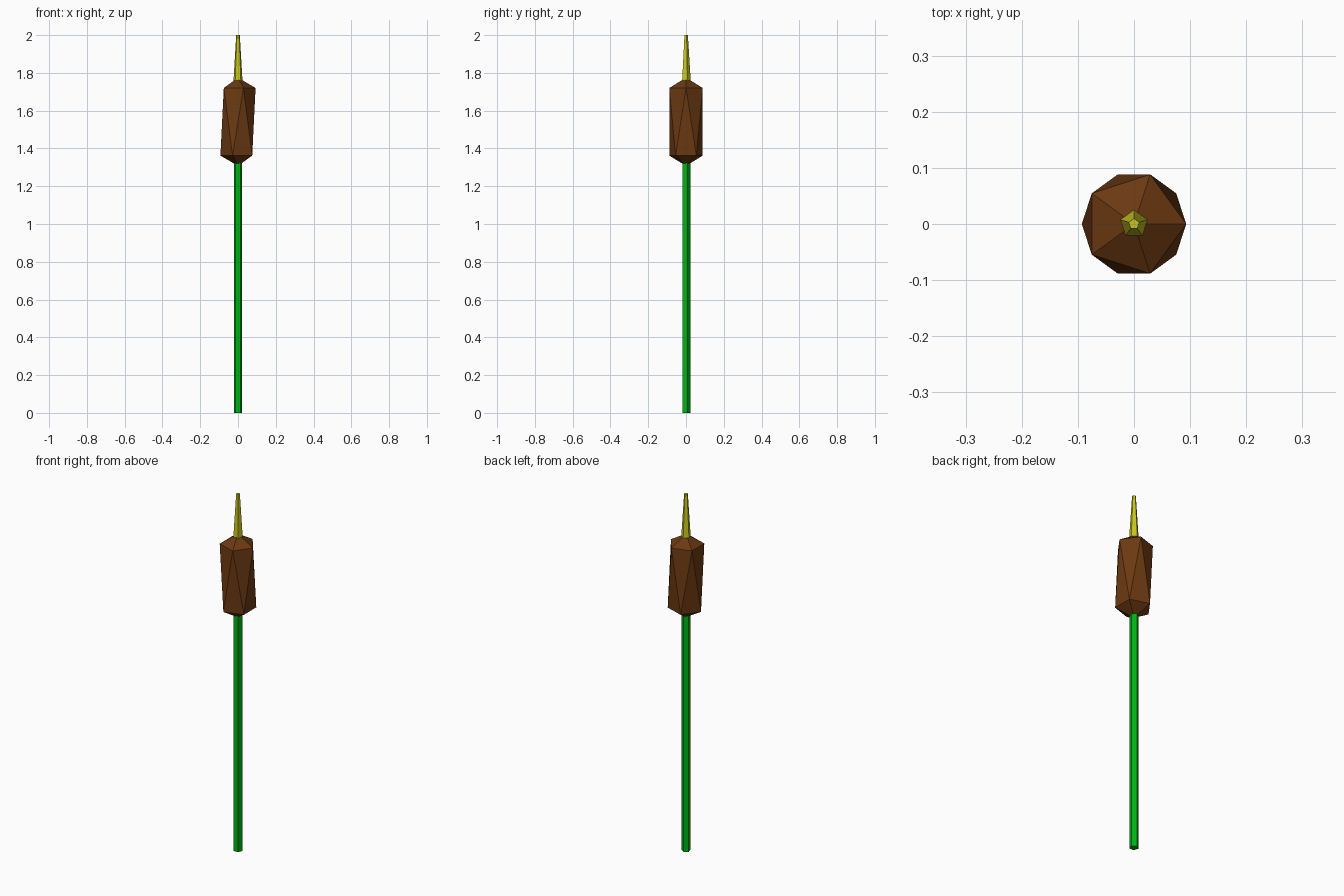
import bpy, bmesh, math
from mathutils import Matrix

if "Cube" in bpy.data.objects:
    bpy.data.objects.remove(bpy.data.objects["Cube"])


def material(name, rgb):
    m = bpy.data.materials.new(name)
    m.diffuse_color = (*rgb, 1)
    m.use_nodes = True
    m.node_tree.nodes["Principled BSDF"].inputs["Base Color"].default_value = m.diffuse_color
    return m


def finish(name, bm, mat):
    bmesh.ops.recalc_face_normals(bm, faces=bm.faces)
    me = bpy.data.meshes.new(name)
    bm.to_mesh(me)
    bm.free()
    me.materials.append(mat)
    ob = bpy.data.objects.new(name, me)
    bpy.context.collection.objects.link(ob)
    return ob


def five_sided(name, r1, r2, z0, z1, mat):
    # Pentagonal rod or taper with one corner pointing to +y
    bm = bmesh.new()
    bmesh.ops.create_cone(bm, cap_ends=True, segments=5, radius1=r1, radius2=r2,
                          depth=z1 - z0, matrix=Matrix.Translation((0, 0, (z0 + z1) / 2)))
    top = max(bm.verts, key=lambda v: v.co.y)
    turn = math.pi / 2 - math.atan2(top.co.y, top.co.x)
    bmesh.ops.rotate(bm, verts=bm.verts, matrix=Matrix.Rotation(turn, 3, 'Z'))
    return finish(name, bm, mat)


green = material("stem green", (0.0, 0.45, 0.008))
brown = material("seed head brown", (0.15, 0.042, 0.006))
yellow = material("spike yellow", (0.58, 0.56, 0.015))

# Stem and tip spike
five_sided("stem", 0.023, 0.023, 0.0, 1.325, green)
five_sided("tip_spike", 0.025, 0.010, 1.76, 2.0, yellow)

# Seed head: stretched icosahedron, two twisted five-point rings with poles
bm = bmesh.new()


def ring(z, start):
    return [bm.verts.new((0.093 * math.cos(start + i * math.tau / 5),
                          0.093 * math.sin(start + i * math.tau / 5), z)) for i in range(5)]


low, high = ring(1.362, math.pi / 5), ring(1.72, 0)
bottom, top = bm.verts.new((0, 0, 1.308)), bm.verts.new((0, 0, 1.775))
for i in range(5):
    j = (i + 1) % 5
    bm.faces.new((high[i], high[j], top))
    bm.faces.new((low[j], low[i], bottom))
    bm.faces.new((low[i], high[j], high[i]))
    bm.faces.new((low[i], low[j], high[j]))
finish("seed_head", bm, brown)
